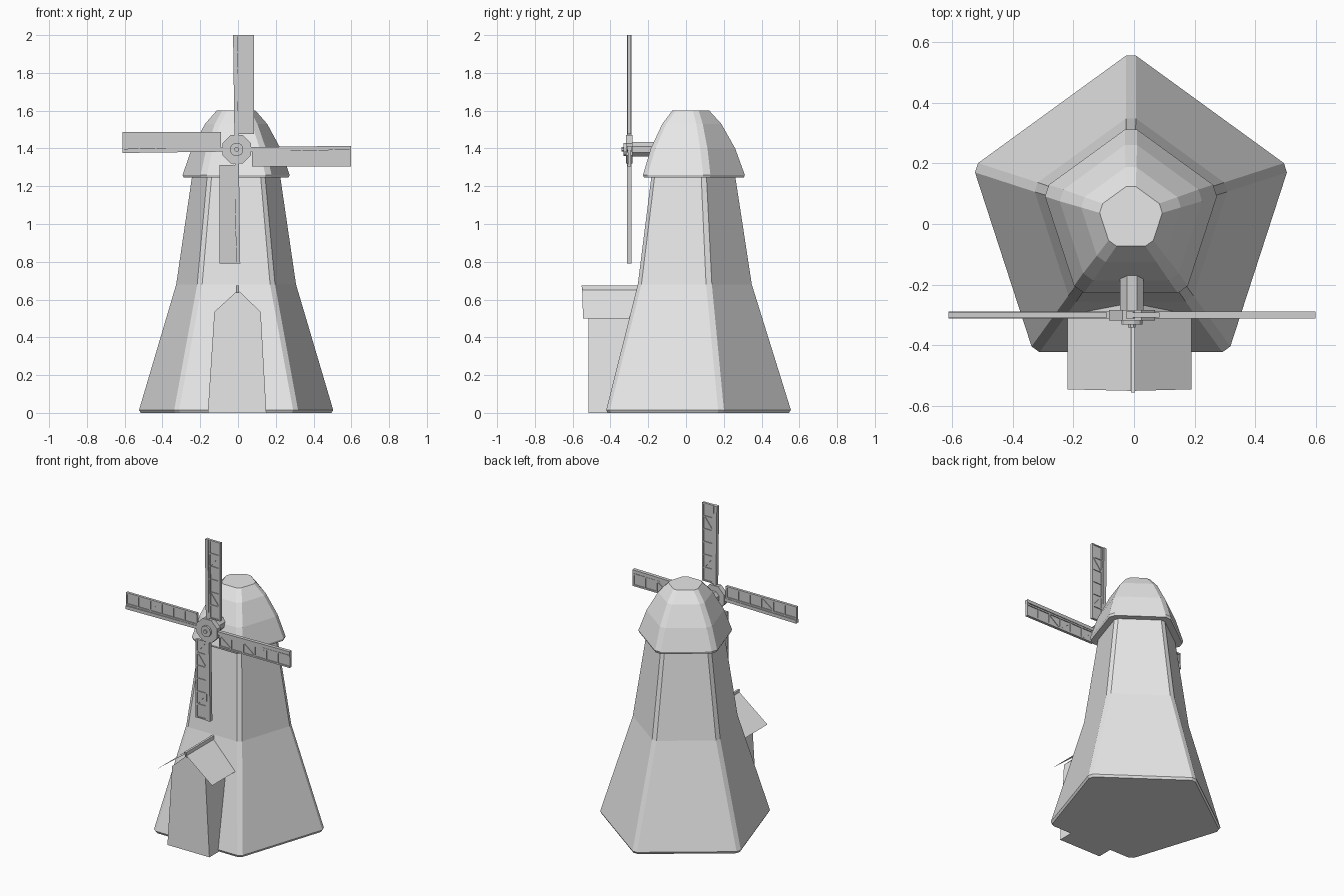
import bpy, bmesh, math
from mathutils import Matrix, Vector

cube = bpy.data.objects.get("Cube")
if cube:
    bpy.data.objects.remove(cube, do_unlink=True)


def material(name, value):
    m = bpy.data.materials.new(name)
    m.use_nodes = True
    colour = (value, value, value, 1)
    m.diffuse_color = colour
    m.node_tree.nodes["Principled BSDF"].inputs["Base Color"].default_value = colour
    return m


LIGHT = material("light grey", 0.8)
MID = material("mid grey", 0.62)

CX, CY = -0.01, 0.02              # tower axis
HUB = Vector((-0.007, -0.30, 1.395))


def finish(name, bm, mat, recalc=True):
    if recalc:
        bmesh.ops.recalc_face_normals(bm, faces=bm.faces)
    mesh = bpy.data.meshes.new(name)
    bm.to_mesh(mesh)
    bm.free()
    mesh.materials.append(mat)
    obj = bpy.data.objects.new(name, mesh)
    bpy.context.collection.objects.link(obj)
    return obj


def pentagon(radius, cut):
    """Five-sided outline with chamfered corners, one corner to the back."""
    corners = [Vector((radius * math.sin(a), radius * math.cos(a)))
               for a in (i * math.tau / 5 for i in range(5))]
    pts = []
    for i, c in enumerate(corners):
        for other in (corners[i - 1], corners[(i + 1) % 5]):
            pts.append(c + (other - c).normalized() * cut)
    return pts


def loft(name, profile, mat):
    """Stack chamfered pentagons given as (radius, height, chamfer)."""
    bm = bmesh.new()
    rings = [[bm.verts.new((CX + p.x, CY + p.y, z)) for p in pentagon(r, cut)]
             for r, z, cut in profile]
    for a, b in zip(rings, rings[1:]):
        for i in range(len(a)):
            j = (i + 1) % len(a)
            bm.faces.new((a[i], a[j], b[j], b[i]))
    bm.faces.new(rings[0])
    bm.faces.new(rings[-1])
    return finish(name, bm, mat)


def box(bm, centre, size, rot=None):
    mat = Matrix.Translation(centre) @ (rot or Matrix()) @ Matrix.Diagonal((*size, 1))
    bmesh.ops.create_cube(bm, size=1, matrix=mat)


# Tower and cap
loft("tower", [(0.537, 0, 0.02), (0.547, 0.015, 0.02),
               (0.34, 0.68, 0.02), (0.25, 1.26, 0.018)], LIGHT)
loft("cap", [(0.30, 1.245, 0.025), (0.306, 1.26, 0.025), (0.255, 1.40, 0.025),
             (0.18, 1.53, 0.022), (0.115, 1.60, 0.02)], LIGHT)

# Porch walls: gabled outline pushed back into the tower
bm = bmesh.new()
outline = [(-0.16, 0), (0.15, 0), (0.12, 0.535), (0, 0.65), (-0.125, 0.535)]
front = bm.faces.new([bm.verts.new((x, -0.516, z)) for x, z in outline])
ext = bmesh.ops.extrude_face_region(bm, geom=[front], use_keep_orig=True)
for v in ext["geom"]:
    if isinstance(v, bmesh.types.BMVert):
        v.co.y = -0.22
finish("porch_walls", bm, LIGHT)

# Porch roof: two thin sloping sheets
for side, edge_x in (("right", -0.22), ("left", 0.19)):
    bm = bmesh.new()
    ridge, eave = (-0.007, 0.66), (edge_x, 0.50)
    pts = [(ridge, -0.55), (eave, -0.545), (eave, -0.25), (ridge, -0.22)]
    face = bm.faces.new([bm.verts.new((p[0], y, p[1])) for p, y in pts])
    face.normal_update()
    if face.normal.z < 0:
        face.normal_flip()
    finish("porch_roof_" + side, bm, LIGHT, recalc=False)

# Ridge beam with a slanted front end
bm = bmesh.new()
box(bm, (-0.003, -0.40, 0.655), (0.014, 0.31, 0.04))
for v in bm.verts:
    if v.co.y < -0.5 and v.co.z < 0.65:
        v.co.y += 0.015
finish("porch_ridge", bm, LIGHT)


# Axle and hub, all turned along y
def disc(name, radius, y0, y1, sides, twist=0.5):
    bm = bmesh.new()
    mat = (Matrix.Translation((HUB.x, (y0 + y1) / 2, HUB.z))
           @ Matrix.Rotation(math.pi / 2, 4, 'X')
           @ Matrix.Rotation(math.tau / sides * twist, 4, 'Z'))
    bmesh.ops.create_cone(bm, cap_ends=True, segments=sides, radius1=radius,
                          radius2=radius, depth=abs(y1 - y0), matrix=mat)
    return finish(name, bm, MID)


disc("axle", 0.042, -0.29, -0.12, 8)
disc("hub_plate", 0.082, -0.318, -0.284, 8)
disc("hub_ring", 0.036, -0.332, -0.31, 12)
disc("hub_pin", 0.013, -0.341, -0.325, 8)


# Sails: arm, cloth panel and lattice, pointing up then turned about the hub
def bar(bm, p, q, width, depth):
    p, q = Vector(p), Vector(q)
    d = q - p
    mid = (p + q) / 2
    box(bm, (mid.x, 0, mid.y), (width, depth, d.length),
        Matrix.Rotation(math.atan2(d.x, d.y), 4, 'Y'))


INNER, OUTER, WIDE, CELLS = 0.082, 0.605, 0.09, 6
STEP = (OUTER - INNER) / CELLS
DIAGONALS = [(1, 4), (0, 2, 3), (0, 1, 4), (3,)]   # braced cells per sail
names = ("top", "left", "bottom", "right")

for k, name in enumerate(names):
    bm = bmesh.new()
    box(bm, (WIDE / 2, 0, (INNER + OUTER) / 2), (WIDE, 0.006, OUTER - INNER))
    bar(bm, (0, 0), (-0.008, OUTER), 0.022, 0.024)
    bar(bm, (0.014, INNER), (0.012, OUTER), 0.01, 0.018)
    bar(bm, (WIDE - 0.004, INNER), (WIDE - 0.004, OUTER), 0.01, 0.018)
    for i in range(CELLS + 1):
        h = INNER + 0.004 + i * (OUTER - INNER - 0.008) / CELLS
        bar(bm, (0, h), (WIDE, h), 0.008, 0.016)
    for i in DIAGONALS[k]:
        lo, hi = INNER + i * STEP, INNER + (i + 1) * STEP
        if i % 2:
            lo, hi = hi, lo
        bar(bm, (0.015, lo), (WIDE - 0.008, hi), 0.008, 0.014)
    sail = finish("sail_" + name, bm, MID)
    sail.data.transform(Matrix.Translation(HUB)
                        @ Matrix.Rotation(k * math.pi / 2, 4, 'Y'))
